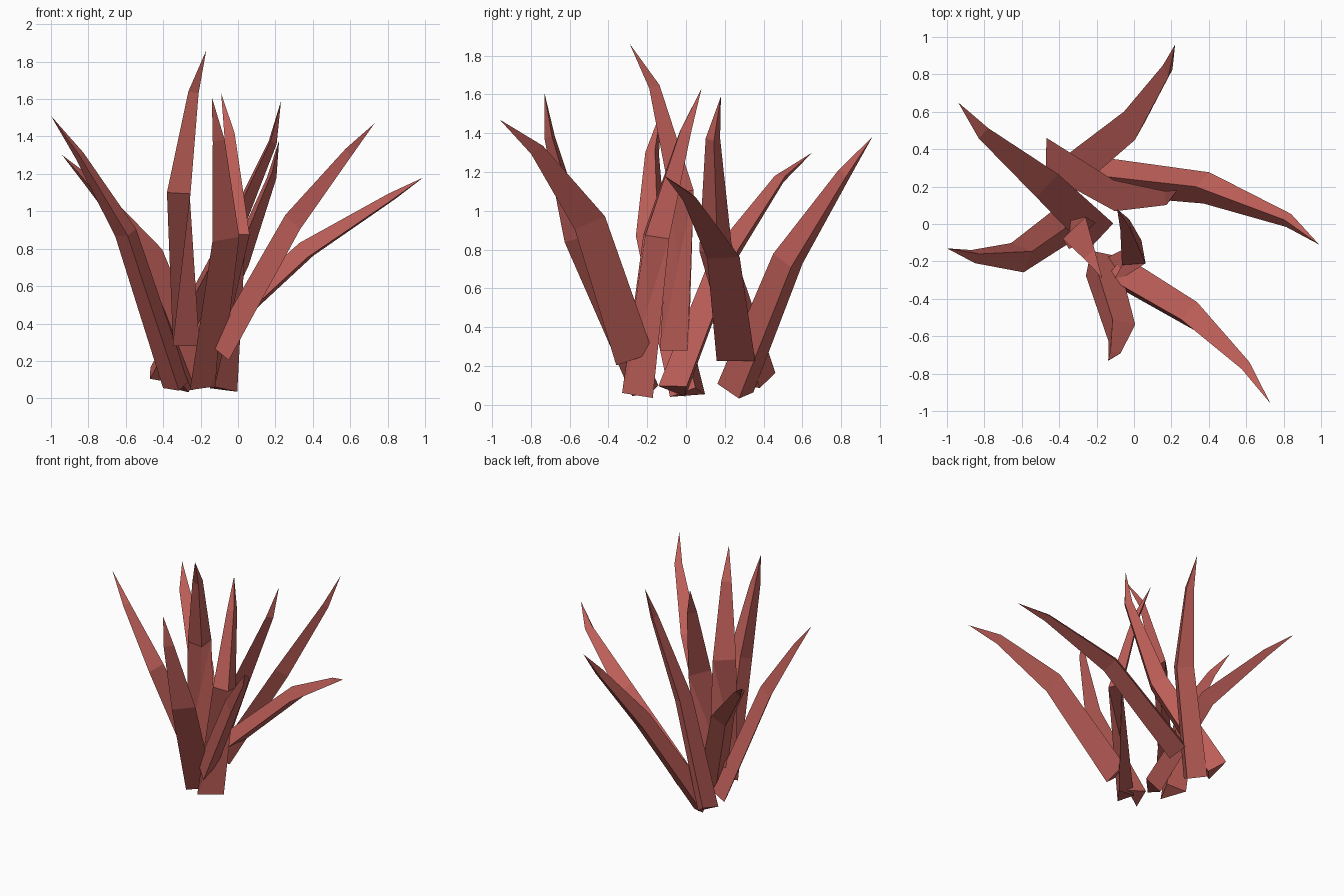
import bpy, bmesh
from mathutils import Vector

if "Cube" in bpy.data.objects:
    bpy.data.objects.remove(bpy.data.objects["Cube"])

mat = bpy.data.materials.new("leaf_red")
mat.diffuse_color = (0.52, 0.115, 0.10, 1)
mat.use_nodes = True
mat.node_tree.nodes["Principled BSDF"].inputs["Base Color"].default_value = mat.diffuse_color

WIDTHS = (0.20, 0.17, 0.075)   # base, middle, upper
RIDGE = 0.55                   # ridge height relative to width


def leaf(name, base, mid, upper, tip, side, ridge_out=False):
    """Bent three-sided spike: one flat face, ridge on the inner or outer side."""
    pts = [Vector(p) for p in (base, mid, upper, tip)]
    bm = bmesh.new()
    rings = []
    for i, w in enumerate(WIDTHS):
        t = (pts[i + 1] - pts[max(i - 1, 0)]).normalized()
        s = Vector(side)
        s = (s - t * s.dot(t)).normalized()
        n = s.cross(t)
        if (n.z < 0) != ridge_out:
            n = -n
        c = pts[i] - n * w * RIDGE * 0.3
        rings.append([bm.verts.new(c - s * w / 2), bm.verts.new(c + s * w / 2),
                      bm.verts.new(c + n * w * RIDGE)])
    end = bm.verts.new(pts[3])
    bm.faces.new(rings[0])
    for a, b in zip(rings, rings[1:]):
        for k in range(3):
            j = (k + 1) % 3
            bm.faces.new((a[k], a[j], b[j], b[k]))
    for k in range(3):
        bm.faces.new((rings[2][k], rings[2][(k + 1) % 3], end))
    bmesh.ops.recalc_face_normals(bm, faces=bm.faces)
    me = bpy.data.meshes.new(name)
    bm.to_mesh(me)
    bm.free()
    me.materials.append(mat)
    bpy.context.collection.objects.link(bpy.data.objects.new(name, me))


# Leaves: base, middle, upper, tip, width direction
leaf("leaf_front_right", (-0.08, -0.27, 0.25), (0.31, -0.50, 0.95),
     (0.60, -0.77, 1.32), (0.73, -0.96, 1.47), (0.0, 0.16, 0.06))
leaf("leaf_front", (-0.19, -0.20, 0.07), (-0.08, -0.56, 0.86),
     (-0.11, -0.70, 1.38), (-0.14, -0.73, 1.61), (0.13, 0.08, 0.02))
leaf("leaf_tall", (-0.30, -0.04, 0.28), (-0.30, -0.04, 1.10),
     (-0.23, -0.17, 1.64), (-0.17, -0.29, 1.86), (0.10, 0.10, 0), True)
leaf("leaf_centre", (-0.09, -0.23, 0.05), (0.01, -0.17, 0.87),
     (-0.04, -0.01, 1.41), (-0.09, 0.08, 1.63), (0.10, 0.13, 0))
leaf("leaf_inner_back", (-0.44, 0.37, 0.12), (-0.08, 0.155, 0.80),
     (0.18, 0.14, 1.37), (0.23, 0.18, 1.59), (-0.01, 0.17, 0.03), True)
leaf("leaf_right", (-0.21, 0.26, 0.25), (0.37, 0.195, 0.78),
     (0.82, 0.02, 1.07), (0.99, -0.11, 1.18), (0.02, 0.17, 0))
leaf("leaf_back_left", (-0.20, -0.05, 0.08), (-0.48, 0.22, 0.78),
     (-0.81, 0.49, 1.17), (-0.94, 0.65, 1.30), (0.65, 0.70, 0), True)
leaf("leaf_back", (-0.33, 0.26, 0.07), (0.0, 0.53, 0.74),
     (0.18, 0.82, 1.19), (0.22, 0.96, 1.38), (0.06, -0.16, 0.05), True)
leaf("leaf_left", (-0.33, 0.02, 0.06), (-0.60, -0.17, 0.88),
     (-0.85, -0.17, 1.30), (-1.00, -0.13, 1.51), (-0.07, 0.15, 0.01))
